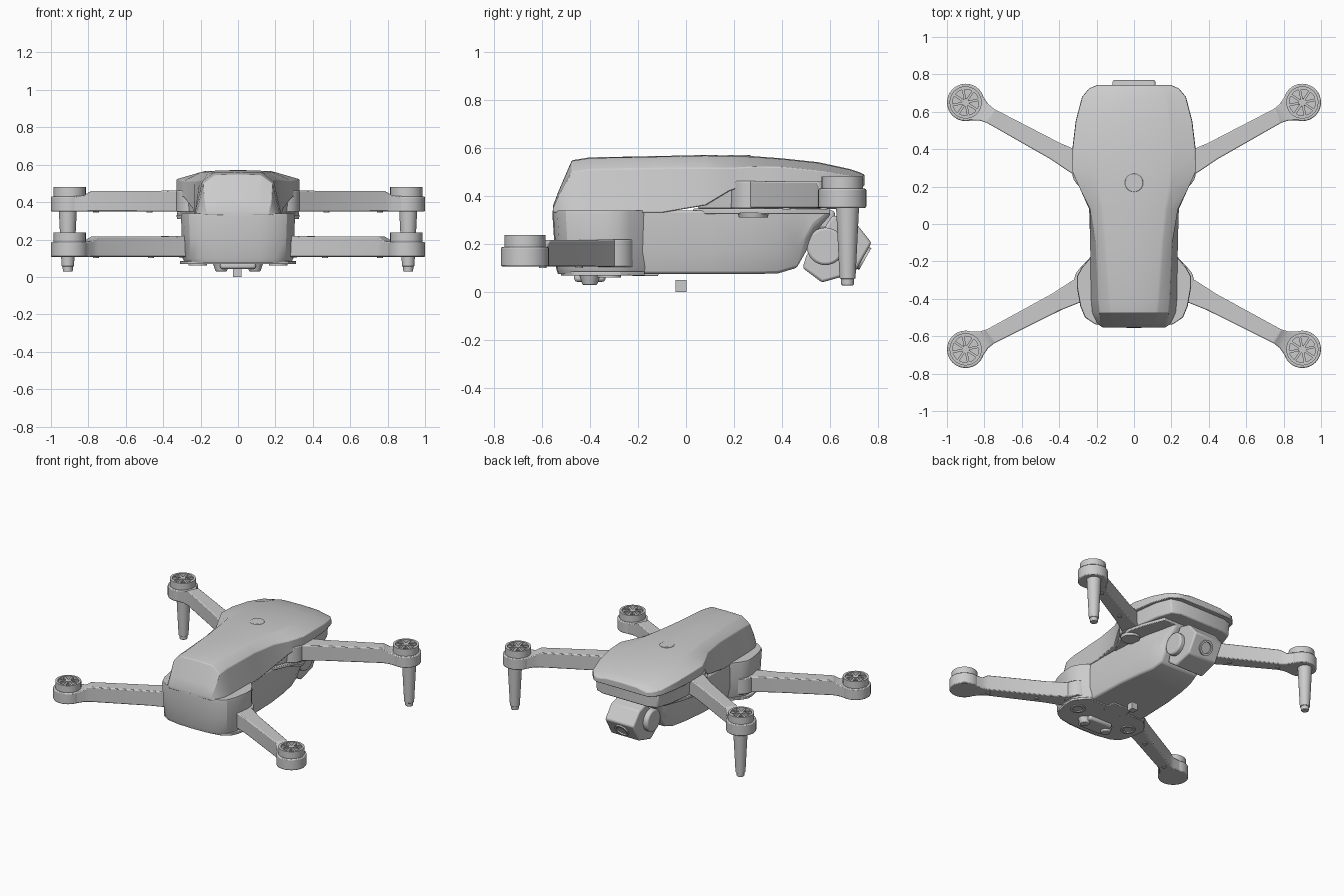
import bpy, bmesh
from math import pi, atan2, cos, sin, hypot
from mathutils import Matrix, Vector

if "Cube" in bpy.data.objects:
    bpy.data.objects.remove(bpy.data.objects["Cube"])


def finish(name, bm, bevel=0.0, angle=32):
    bmesh.ops.recalc_face_normals(bm, faces=bm.faces)
    mesh = bpy.data.meshes.new(name)
    bm.to_mesh(mesh)
    bm.free()
    obj = bpy.data.objects.new(name, mesh)
    bpy.context.collection.objects.link(obj)
    if bevel:
        mod = obj.modifiers.new("Bevel", "BEVEL")
        mod.width, mod.segments, mod.limit_method = bevel, 2, "ANGLE"
    bpy.ops.object.select_all(action="DESELECT")
    obj.select_set(True)
    bpy.context.view_layer.objects.active = obj
    bpy.ops.object.shade_smooth_by_angle(angle=angle * pi / 180)
    return obj


def loft(name, rings, bevel=0.0):
    bm = bmesh.new()
    loops = [[bm.verts.new(p) for p in ring] for ring in rings]
    n = len(loops[0])
    for a, b in zip(loops, loops[1:]):
        for i in range(n):
            j = (i + 1) % n
            bm.faces.new((a[i], a[j], b[j], b[i]))
    bm.faces.new(loops[0])
    bm.faces.new(loops[-1])
    return finish(name, bm, bevel)


def mirrored(half):
    return half + [(-x, y, z) for x, y, z in reversed(half) if abs(x) > 1e-6]


def slab(name, outline, z0, z1, bevel=0.01, inset=0.0):
    """Symmetric plan outline of (half width, y), extruded upward."""
    low = mirrored([(x - inset, y, z0) for x, y in outline])
    top = mirrored([(x, y, z1) for x, y in outline])
    return loft(name, [low, top], bevel)


def cylinder(name, at, r0, r1, height, axis="Z", segs=32, bevel=0.0):
    bm = bmesh.new()
    bmesh.ops.create_cone(bm, cap_ends=True, segments=segs, radius1=r0, radius2=r1, depth=height)
    if axis == "X":
        bm.transform(Matrix.Rotation(pi / 2, 4, "Y"))
    bm.transform(Matrix.Translation(at))
    return finish(name, bm, bevel)


def box(name, at, size, turn=0.0, bevel=0.0):
    bm = bmesh.new()
    bmesh.ops.create_cube(bm, size=1)
    bm.transform(Matrix.Translation(at) @ Matrix.Rotation(turn, 4, "Z") @ Matrix.Diagonal((*size, 1)))
    return finish(name, bm, bevel)


def tube(name, at, outer, inner, height, segs=32):
    bm = bmesh.new()
    rows = [(outer, 0), (outer, height), (inner, height), (inner, 0)]
    rings = [[bm.verts.new((at[0] + r * cos(2 * pi * i / segs), at[1] + r * sin(2 * pi * i / segs), at[2] + z))
              for i in range(segs)] for r, z in rows]
    for a, b in zip(rings, rings[1:] + rings[:1]):
        for i in range(segs):
            j = (i + 1) % segs
            bm.faces.new((a[i], a[j], b[j], b[i]))
    return finish(name, bm)


# Upper shell: y, base width, base z, shoulder width, shoulder z, crown width, crown z
shell = [
    (-.553, .17, .33, .165, .35, .12, .36),
    (-.53, .20, .33, .178, .40, .13, .42),
    (-.475, .225, .33, .185, .50, .13, .548),
    (-.40, .232, .33, .192, .51, .138, .56),
    (-.10, .235, .33, .205, .515, .16, .566),
    (.08, .24, .36, .235, .515, .18, .57),
    (.18, .285, .42, .285, .515, .20, .568),
    (.28, .33, .455, .33, .522, .21, .565),
    (.40, .33, .455, .328, .52, .215, .556),
    (.55, .312, .45, .31, .505, .20, .54),
    (.68, .278, .445, .276, .485, .18, .512),
    (.725, .24, .44, .238, .475, .16, .497),
    (.742, .20, .44, .198, .47, .14, .488),
]
loft("upper_shell", [mirrored([(0, y, zt), (wt * .9, y, zt - .003), (wt, y, zt - .008),
                               (ws, y, zs), (wb, y, zb), (0, y, zb)])
                     for y, wb, zb, ws, zs, wt, zt in shell], .004)
cylinder("power_button", (0, .22, .568), .05, .046, .006, bevel=.002)

# Rear band below the shell, with its bracket plate
band = [(.2, .05), (.235, .10), (.275, .20), (.31, .30), (.31, .42), (.29, .58), (.255, .68), (.19, .705)]
slab("rear_band", band, .345, .455, .008, .01)
bracket = [(.2, .03), (.25, .12), (.31, .25), (.325, .33), (.30, .44), (.24, .60)]
slab("rear_bracket", bracket, .325, .347, .004)

# Lower hull: y, top width, floor width, floor z, top z
hull = [
    (-.50, .23, .20, .075, .34), (-.2, .23, .215, .075, .34), (.1, .225, .205, .075, .34),
    (.27, .215, .185, .075, .345), (.38, .20, .165, .077, .345), (.46, .18, .15, .10, .345),
    (.50, .17, .145, .17, .345), (.53, .165, .14, .24, .345), (.60, .15, .13, .32, .345),
]
loft("lower_hull", [mirrored([(0, y, zt), (wt, y, zt), (wt, y, zb + (zt - zb) * .35),
                              (wb, y, zb), (0, y, zb)]) for y, wt, wb, zb, zt in hull], .01)

# Nose housing holding the front arms
nose = [(0, -.556), (.12, -.552), (.21, -.535), (.262, -.50), (.287, -.44), (.305, -.34),
        (.305, -.28), (.28, -.235), (.225, -.17), (0, -.17)]
levels = [(.075, .93, .94), (.10, .97, .96), (.21, .985, .98), (.325, 1, 1), (.34, .99, .995)]
loft("nose_housing", [mirrored([(x * sx, -.17 + (y + .17) * sy, z) for x, y in nose])
                      for z, sx, sy in levels])
slab("nose_floor_plate", [(x * 1.02, y * .9 - .02) for x, y in nose], .068, .085, .003)

# Underside sensors
box("sensor_block", (0, -.40, .06), (.19, .13, .035), bevel=.012)
box("underside_sensor", (-.005, -.02, .025), (.046, .046, .05))
box("underside_recess_cover", (0, -.17, .073), (.16, .11, .012), bevel=.004)
for s in (-1, 1):
    cylinder("sensor_lens", (s * .09, -.40, .052), .03, .045, .045, bevel=.004)
    tube("front_pivot_ring", (s * .215, -.32, .06), .05, .034, .02)
    cylinder("rear_pivot_screw", (s * .265, .28, .32), .06, .065, .02)

# Camera and its gimbal
side = [(.772, .205), (.70, .295), (.61, .32), (.50, .15), (.485, .10), (.565, .04), (.70, .078)]
loft("camera_body", [[(x, y, z) for y, z in side] for x in (-.115, .115)], .01)
cylinder("gimbal_axle", (0, .58, .19), .078, .078, .30, "X", bevel=.01)
box("gimbal_yoke", (0, .56, .30), (.16, .12, .08), bevel=.015)
normal = Vector((0, .87, -.49))
lens = tube("camera_lens_ring", (0, 0, 0), .052, .038, .012)
lens.matrix_world = Matrix.Translation((0, .735, .143)) @ normal.to_track_quat("Z", "Y").to_matrix().to_4x4()


def motor(prefix, x, y, z):
    cylinder(prefix + "_motor_base", (x, y, z + .04), .1, .1, .08, bevel=.006)
    cylinder(prefix + "_motor_floor", (x, y, z + .088), .085, .085, .02)
    tube(prefix + "_motor_rim", (x, y, z + .08), .086, .07, .05)
    cylinder(prefix + "_motor_hub", (x, y, z + .105), .022, .02, .05, segs=16)
    for k in range(4):
        box(prefix + "_motor_spoke", (x, y, z + .113), (.15, .013, .026), k * pi / 4 + .2)


def arm(prefix, root, tip, z):
    (x0, y0), (x1, y1) = root, tip
    length = hypot(x1 - x0, y1 - y0)
    place = Matrix.Translation((x0, y0, z)) @ Matrix.Rotation(atan2(y1 - y0, x1 - x0), 4, "Z")
    spans = [(0, .07, .112), (.14, .06, .112), (.24, .05, .11), (length - .15, .042, .11),
             (length - .11, .05, .085), (length - .05, .082, .08), (length, .098, .08)]
    loft(prefix + "_arm", [[place @ Vector(p) for p in ((u, -w, 0), (u, w, 0), (u, w, h), (u, -w, h))]
                           for u, w, h in spans], .006)
    cylinder(prefix + "_arm_hub", (x0 + (.03 if x0 > 0 else -.03), y0, z + .055), .09, .09, .115, bevel=.006)
    for u in (.3, length - .16):
        p = place @ Vector((u, 0, -.002))
        cylinder(prefix + "_arm_screw", p, .016, .016, .008, segs=16)
    motor(prefix, x1, y1, z)


# Arms, motors and rear landing legs on both sides
for s, label in ((1, "left"), (-1, "right")):
    arm("front_" + label, (s * .20, -.305), (s * .9, -.67), .107)
    arm("rear_" + label, (s * .21, .275), (s * .9, .65), .35)
    cylinder("landing_leg_" + label, (s * .91, .672, .205), .033, .048, .30, bevel=.004)
    cylinder("landing_foot_" + label, (s * .91, .672, .043), .026, .028, .03, segs=24, bevel=.004)
